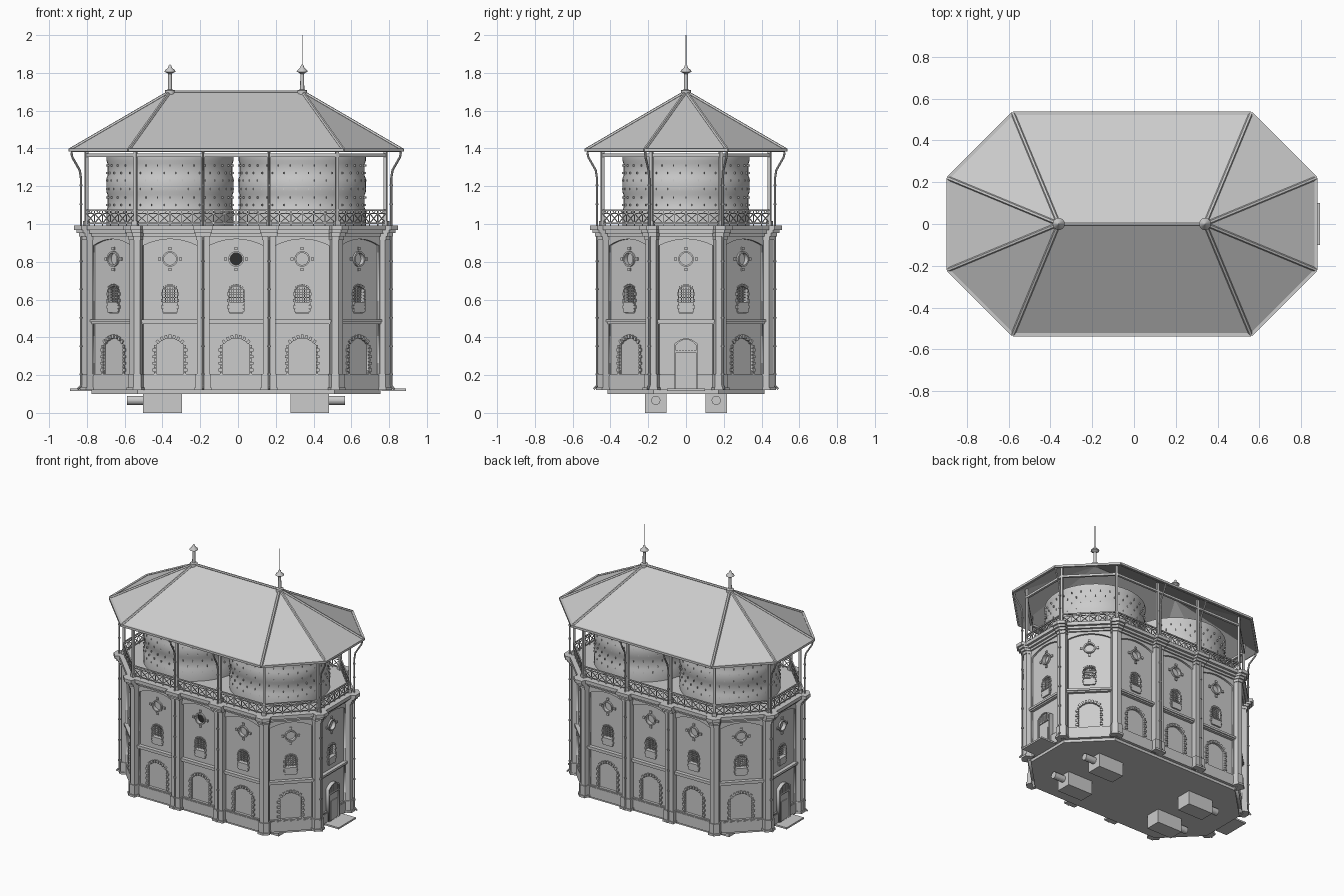
import bpy, bmesh, math
from mathutils import Matrix, Vector
from math import sin, cos, tan, pi, radians

if "Cube" in bpy.data.objects:
    bpy.data.objects.remove(bpy.data.objects["Cube"])

CX, H, T = -0.01, 0.35, radians(22.5)   # plan: octagon stretched by H each way

# wall bays (centre x, outward angle, is end) and bay corners (centre x, angle, half fold)
BAYS = [(CX + k * H, a, False) for a in (-90, 90) for k in (-1, 0, 1)]
BAYS += [(CX + H, a, False) for a in (-45, 45)] + [(CX - H, a, False) for a in (-135, 135)]
BAYS += [(CX + H, 0, True), (CX - H, 180, True)]
CORNERS = [(CX + H, a, T) for a in (-67.5, -22.5, 22.5, 67.5)]
CORNERS += [(CX - H, a, T) for a in (112.5, 157.5, 202.5, 247.5)]
OCT = list(CORNERS)
CORNERS += [(CX + s * H / 2, a, 0) for s in (-1, 1) for a in (-90, 90)]


def link(name, data, mat=None):
    ob = bpy.data.objects.new(name, data)
    bpy.context.collection.objects.link(ob)
    if mat:
        ob.matrix_world = mat
    return ob


def to_mesh(name, bm):
    bmesh.ops.recalc_face_normals(bm, faces=bm.faces)
    me = bpy.data.meshes.new(name)
    bm.to_mesh(me)
    bm.free()
    return me


def smooth(ob):
    bpy.ops.object.select_all(action='DESELECT')
    ob.select_set(True)
    bpy.context.view_layer.objects.active = ob
    bpy.ops.object.shade_smooth_by_angle(angle=radians(35))


def box(bm, c, s, rot=0):
    m = Matrix.Translation(c) @ Matrix.Rotation(rot, 4, 'Z') @ Matrix.Diagonal((*s, 1))
    bmesh.ops.create_cube(bm, size=1, matrix=m)


def bar(bm, p, q, r, n=4):
    p, q = Vector(p), Vector(q)
    d = q - p
    m = Matrix.Translation((p + q) / 2) @ d.to_track_quat('Z', 'Y').to_matrix().to_4x4()
    m = m @ Matrix.Rotation(pi / n, 4, 'Z')
    bmesh.ops.create_cone(bm, cap_ends=True, segments=n, radius1=r, radius2=r, depth=d.length, matrix=m)


def prism(bm, pts, z0, z1):
    lo = [bm.verts.new((x, y, z0)) for x, y in pts]
    hi = [bm.verts.new((x, y, z1)) for x, y in pts]
    bm.faces.new(lo)
    bm.faces.new(hi)
    for i in range(len(pts)):
        j = (i + 1) % len(pts)
        bm.faces.new((lo[i], lo[j], hi[j], hi[i]))


def octagon(a):
    r = a / cos(T)
    return [(cx + r * cos(radians(g)), r * sin(radians(g))) for cx, g, _ in OCT]


def slabs(name, layers):
    bm = bmesh.new()
    for a, z0, z1 in layers:
        prism(bm, octagon(a), z0, z1)
    return link(name, to_mesh(name, bm))


def lathe(name, prof, x, n):
    bm = bmesh.new()
    rings = [[bm.verts.new((r * cos(2 * pi * i / n), r * sin(2 * pi * i / n), z)) for i in range(n)] for r, z in prof]
    for a, b in zip(rings, rings[1:]):
        for i in range(n):
            bm.faces.new((a[i], a[(i + 1) % n], b[(i + 1) % n], b[i]))
    bm.faces.new(rings[0])
    bm.faces.new(rings[-1])
    ob = link(name, to_mesh(name, bm), Matrix.Translation((x, 0, 0)))
    smooth(ob)
    return ob


# bay-local frame: x along the wall, y up, z outward
def bay_matrix(cx, deg):
    a = radians(deg)
    return Matrix(((-sin(a), 0, cos(a), cx), (cos(a), 0, sin(a), 0), (0, 1, 0, 0), (0, 0, 0, 1)))


def arch(w, z0, spring, rise, n=10):
    return [(-w, z0), (w, z0)] + [(w * k, spring + rise * (1 - k * k)) for k in (1 - 2 * i / n for i in range(n + 1))]


def circle(r, z, n=20):
    return [(r * cos(2 * pi * i / n), z + r * sin(2 * pi * i / n)) for i in range(n)]


def plate(name, outlines, a0, a1):
    cu = bpy.data.curves.new(name, 'CURVE')
    cu.dimensions, cu.fill_mode, cu.extrude = '2D', 'BOTH', (a1 - a0) / 2
    for pts in outlines:
        sp = cu.splines.new('POLY')
        sp.points.add(len(pts) - 1)
        for p, (x, y) in zip(sp.points, pts):
            p.co = (x, y, 0, 1)
        sp.use_cyclic_u = True
    ob = link(name, cu)
    bpy.context.view_layer.update()
    me = bpy.data.meshes.new_from_object(ob.evaluated_get(bpy.context.evaluated_depsgraph_get()))
    me.transform(Matrix.Translation((0, 0, (a0 + a1) / 2)))
    bpy.data.objects.remove(ob)
    return me


def quoins(bm, w, z0, spring, rise, n, s):
    # toothed blocks up the jambs and around the arch
    for i in range(n):
        z = z0 + (i + 0.5) * (spring - z0) / n
        d = s * (1.0 if i % 2 else 0.6)
        for sg in (-1, 1):
            box(bm, (sg * (w + d / 2), z, 0.42), (d, (spring - z0) / n * 0.8, 0.018))
    for i in range(7):
        k = -0.9 + 0.3 * i
        box(bm, (w * k, spring + rise * (1 - k * k) + s / 2, 0.42), (w * 0.2, s, 0.018), -k * 0.7)


# masonry body
slabs("foundation_slab", [(0.415, 0.10, 0.12)])
slabs("wall_core", [(0.40, 0.12, 0.98)])
slabs("plinth", [(0.436, 0.12, 0.195), (0.43, 0.195, 0.205)])
slabs("string_course", [(0.44, 0.47, 0.48), (0.447, 0.48, 0.495)])
slabs("cornice", [(0.445, 0.935, 0.95), (0.46, 0.95, 0.967), (0.478, 0.967, 0.992)])

# wall bay meshes, shared by every bay
rect = [(-0.19, 0.12), (0.19, 0.12), (0.19, 0.97), (-0.19, 0.97)]
win, door = arch(0.036, 0.53, 0.655, 0.015), arch(0.072, 0.2, 0.36, 0.035)
eye = circle(0.034, 0.815)
wall = plate("wall_bay", [rect, win, door, eye], 0.395, 0.42)
end_wall = plate("end_wall_bay", [rect, win, eye], 0.395, 0.42)
frame = plate("panel_frame", [rect, arch(0.143, 0.49, 0.885, 0.035), arch(0.143, 0.2, 0.472, 0)], 0.415, 0.434)
blind = plate("blind_arch", [door], 0.395, 0.411)
ring = plate("round_window_ring", [circle(0.041, 0.815), circle(0.032, 0.815)], 0.41, 0.432)
glass = plate("round_window_glass", [eye], 0.39, 0.405)
bm = bmesh.new()
quoins(bm, 0.072, 0.2, 0.36, 0.035, 9, 0.02)
arch_blocks = to_mesh("arch_blocks", bm)
bm = bmesh.new()
quoins(bm, 0.036, 0.535, 0.655, 0.015, 7, 0.012)
for dx, dz in ((1, 0), (-1, 0), (0, 1), (0, -1)):
    box(bm, (dx * 0.055, 0.815 + dz * 0.055, 0.42), (0.016, 0.016, 0.018))
box(bm, (0, 0.555, 0.415), (0.074, 0.048, 0.03))
box(bm, (0, 0.582, 0.418), (0.08, 0.008, 0.034))
for i in range(5):
    box(bm, (-0.024 + 0.012 * i, 0.625, 0.408), (0.003, 0.08, 0.005))
    box(bm, (0, 0.597 + 0.014 * i, 0.408), (0.07, 0.003, 0.005))
window_trim = to_mesh("window_trim", bm)

# end doors
door_arch = plate("door_surround", [arch(0.062, 0.125, 0.365, 0.03), arch(0.052, 0.13, 0.36, 0.028)], 0.41, 0.447)
door_back = plate("door_back", [arch(0.053, 0.125, 0.36, 0.028)], 0.41, 0.438)
bm = bmesh.new()
box(bm, (0, 0.2, 0.438), (0.072, 0.14, 0.01))
box(bm, (0, 0.325, 0.44), (0.104, 0.008, 0.012))
for i in range(6):
    box(bm, (-0.04 + 0.016 * i, 0.35, 0.439), (0.004, 0.056, 0.008))
door_leaf = to_mesh("door_leaf", bm)

# gallery railing with crossed lattice, and beam under the roof
bm = bmesh.new()
for z, r in ((1.072, 0.006), (1.056, 0.003), (1.004, 0.004)):
    bar(bm, (-0.183, z, 0.445), (0.183, z, 0.445), r)
for i in range(7):
    x = -0.18 + 0.06 * i
    bar(bm, (x, 0.99, 0.445), (x, 1.07, 0.445), 0.003)
    if i < 6:
        bar(bm, (x, 1.004, 0.445), (x + 0.06, 1.056, 0.445), 0.003)
        bar(bm, (x, 1.056, 0.445), (x + 0.06, 1.004, 0.445), 0.003)
        bar(bm, (x + 0.03, 1.056, 0.445), (x + 0.045, 1.072, 0.445), 0.002)
railing = to_mesh("gallery_railing", bm)
bm = bmesh.new()
box(bm, (0, 1.364, 0.442), (0.366, 0.016, 0.016))
beam = to_mesh("gallery_beam", bm)

dark = bpy.data.materials.new("dark_opening")
dark.diffuse_color = (0.03, 0.03, 0.03, 1)
dark.use_nodes = True
dark.node_tree.nodes["Principled BSDF"].inputs["Base Color"].default_value = dark.diffuse_color
for cx, a, end in BAYS:
    parts = [frame, ring, glass, window_trim, railing, beam]
    parts += [end_wall, door_arch, door_back, door_leaf] if end else [wall, blind, arch_blocks]
    for me in parts:
        ob = link(me.name, me, bay_matrix(cx, a))
        if me == glass and a == -90 and cx == CX:
            ob.data = glass.copy()
            ob.data.materials.append(dark)

# corner pilasters with stepped bases and capitals, posts and downpipes
LAYERS = [(0.476, 0.045, 0.12, 0.135), (0.469, 0.04, 0.135, 0.205), (0.462, 0.033, 0.205, 0.92),
          (0.469, 0.037, 0.915, 0.935), (0.481, 0.043, 0.935, 0.952), (0.494, 0.048, 0.952, 0.968),
          (0.507, 0.053, 0.968, 0.992)]


def fold(a, t, w, s):
    k = s * (w - a * tan(t))
    return (a * cos(s * t) - k * sin(s * t), a * sin(s * t) + k * cos(s * t))


for cx, deg, t in CORNERS:
    m = Matrix.Translation((cx, 0, 0)) @ Matrix.Rotation(radians(deg), 4, 'Z')
    bm = bmesh.new()
    for a, w, z0, z1 in LAYERS:
        i = 0.40
        prism(bm, [fold(a, t, w, -1), (a / cos(t), 0), fold(a, t, w, 1),
                   fold(i, t, w, 1), (i / cos(t), 0), fold(i, t, w, -1)], z0, z1)
    link("pilaster", to_mesh("pilaster", bm), m)
    bm = bmesh.new()
    c = 1 / cos(t)
    box(bm, (0.442 * c, 0, 1.21), (0.016, 0.016, 0.44))
    box(bm, (0.442 * c, 0, 1.0), (0.03, 0.03, 0.03))
    link("gallery_post", to_mesh("gallery_post", bm), m)
    if t == 0 or deg in (-22.5, 22.5, 157.5, 202.5):
        bm = bmesh.new()
        path = [(0.522, 1.38), (0.518, 1.355), (0.498, 1.32), (0.478, 1.285), (0.471, 1.24), (0.471, 0.145), (0.488, 0.125)]
        for (a, z), (b, y) in zip(path, path[1:]):
            bar(bm, (a * c, 0, z), (b * c, 0, y), 0.006, 8)
        for z in (0.2, 0.35, 0.5, 0.65, 0.8, 1.1, 1.2):
            bar(bm, (0.471 * c, 0, z), (0.471 * c, 0, z + 0.008), 0.009, 8)
        link("downpipe", to_mesh("downpipe", bm), m)

# riveted water tanks
for s in (-1, 1):
    x = CX + s * H
    prof = [(0.337, 0.99), (0.337, 1.07), (0.331, 1.085), (0.331, 1.155), (0.337, 1.17),
            (0.337, 1.24), (0.331, 1.255), (0.331, 1.32), (0.337, 1.335), (0.337, 1.36)]
    lathe("water_tank", prof, x, 48)
    bm = bmesh.new()
    for j, z in enumerate((1.06, 1.10, 1.14, 1.185, 1.23, 1.27, 1.31)):
        for i in range(32):
            g = 2 * pi * (i + 0.5 * (j % 2)) / 32
            box(bm, (0.334 * cos(g), 0.334 * sin(g), z), (0.012, 0.004, 0.012), g)
    link("tank_rivets", to_mesh("tank_rivets", bm), Matrix.Translation((x, 0, 0)))

# hipped roof shell, hip ribs and gutter
EA, EZ, RZ = 0.53, 1.392, 1.70
apex = [(CX + H, 0, RZ), (CX - H, 0, RZ)]
eave = [(x, y, EZ) for x, y in octagon(EA)]
bm = bmesh.new()
v = [bm.verts.new(p) for p in eave]
ap = [bm.verts.new(p) for p in apex]
for k in range(2):
    for i in range(3):
        bm.faces.new((v[4 * k + i], v[4 * k + i + 1], ap[k]))
bm.faces.new((v[3], v[4], ap[1], ap[0]))
bm.faces.new((v[7], v[0], ap[0], ap[1]))
roof = link("roof", to_mesh("roof", bm))
sol = roof.modifiers.new("thickness", 'SOLIDIFY')
sol.thickness, sol.offset = 0.012, -1
bm = bmesh.new()
for i, p in enumerate(eave):
    bar(bm, p, apex[i // 4], 0.01, 6)
bar(bm, apex[0], apex[1], 0.009, 6)
link("roof_ribs", to_mesh("roof_ribs", bm))
bm = bmesh.new()
for i in range(8):
    bar(bm, eave[i], eave[(i + 1) % 8], 0.011)
link("gutter", to_mesh("gutter", bm))

# finials and lightning rod
for s in (-1, 1):
    lathe("finial", [(0.026, 1.685), (0.026, 1.708), (0.011, 1.712), (0.010, 1.795), (0.016, 1.80),
                     (0.029, 1.806), (0.026, 1.814), (0.010, 1.828), (0.007, 1.84), (0.002, 1.845)], CX + s * H, 16)
bm = bmesh.new()
bar(bm, (CX + H, 0, 1.83), (CX + H, 0, 2.0), 0.002, 6)
link("lightning_rod", to_mesh("lightning_rod", bm))

# door steps, footing blocks and pipe stubs
bm = bmesh.new()
for s in (-1, 1):
    box(bm, (s * 0.825, 0, 0.123), (0.13, 0.2, 0.012))
link("door_steps", to_mesh("door_steps", bm))
bm = bmesh.new()
for s in (-1, 1):
    for y in (-0.16, 0.16):
        box(bm, (CX + s * 0.39, y, 0.052), (0.205, 0.112, 0.104))
        bar(bm, (CX + s * 0.48, y, 0.066), (CX + s * 0.577, y, 0.066), 0.024, 20)
link("footings", to_mesh("footings", bm))
